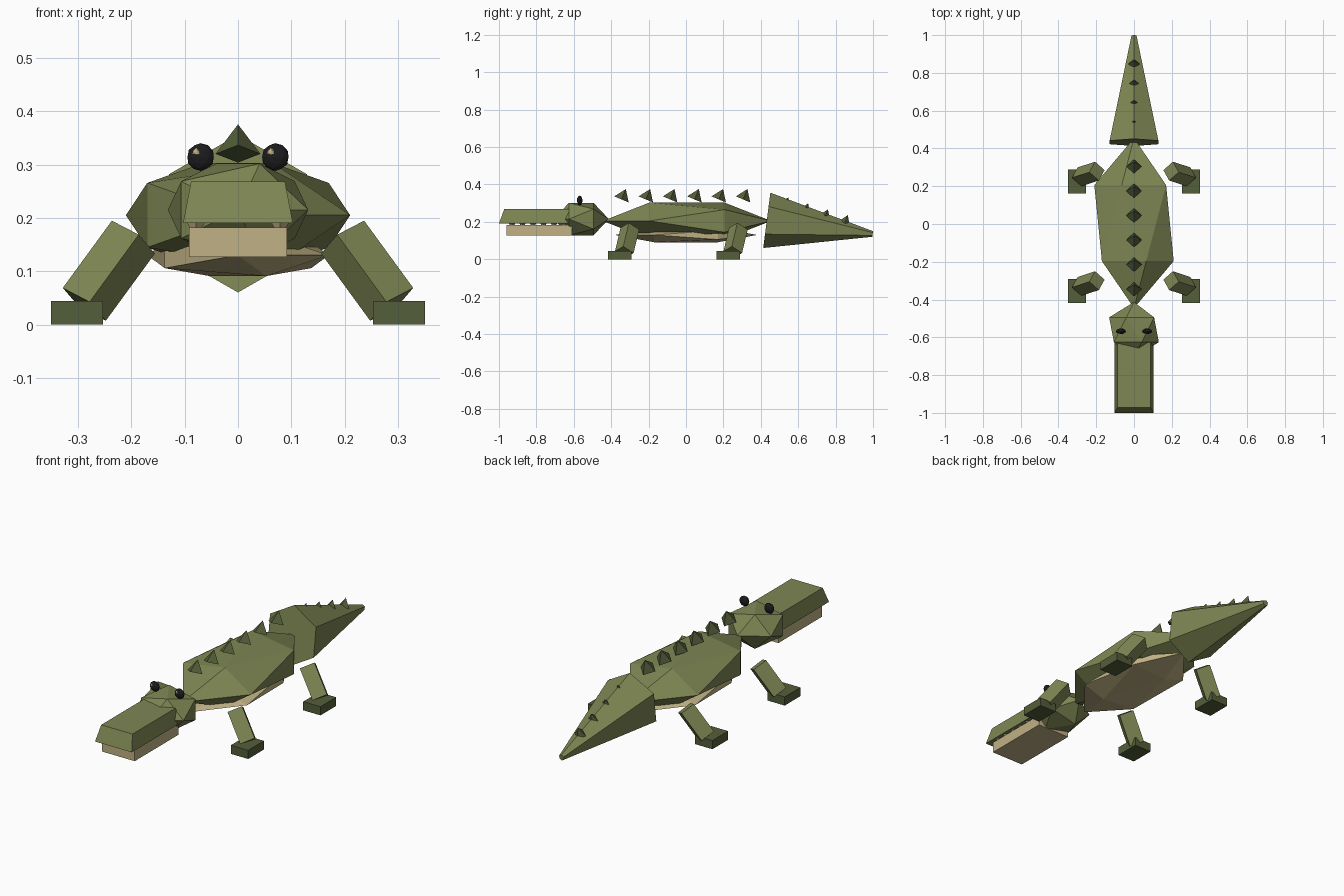
import bpy, bmesh, math
from mathutils import Vector

if "Cube" in bpy.data.objects:
    bpy.data.objects.remove(bpy.data.objects["Cube"])


def material(name, r, g, b):
    m = bpy.data.materials.new(name)
    lin = [((c / 255 + 0.055) / 1.055) ** 2.4 for c in (r, g, b)]
    m.diffuse_color = (*lin, 1)
    m.use_nodes = True
    m.node_tree.nodes["Principled BSDF"].inputs["Base Color"].default_value = m.diffuse_color
    return m


GREEN = material("olive_green", 126, 134, 83)
DARK = material("dark_green", 84, 94, 58)
TAN = material("sand", 192, 178, 133)
BLACK = material("black", 28, 28, 31)


def finish(name, bm, mat, mirror=False):
    bmesh.ops.remove_doubles(bm, verts=bm.verts, dist=1e-5)
    bmesh.ops.recalc_face_normals(bm, faces=bm.faces)
    me = bpy.data.meshes.new(name)
    bm.to_mesh(me)
    bm.free()
    me.materials.append(mat)
    ob = bpy.data.objects.new(name, me)
    bpy.context.collection.objects.link(ob)
    if mirror:
        ob.modifiers.new("Mirror", 'MIRROR').use_mirror_merge = False
    return ob


def hull(name, pts, mat, mirror=False):
    bm = bmesh.new()
    for p in pts:
        bm.verts.new(p)
    bmesh.ops.convex_hull(bm, input=bm.verts)
    return finish(name, bm, mat, mirror)


def ico(name, center, radii, mat):
    """Stretched icosahedron with its poles along y."""
    pts = [(0, -1, 0), (0, 1, 0)]
    for k in range(5):
        a = k * math.tau / 5
        x, z = 0.8944 * math.cos(a), 0.8944 * math.sin(a)
        pts += [(x, -0.4472, z), (-x, 0.4472, -z)]
    return hull(name, [[c + r * q for c, r, q in zip(center, radii, p)] for p in pts], mat)


def block(name, x, y0, y1, z0, z1, mat, inset=0.0, inset_y=0.0):
    """Box centred on x = 0, optionally tapered towards the top."""
    pts = [(s * x, y, z0) for s in (-1, 1) for y in (y0, y1)]
    pts += [(s * (x - inset), y, z1) for s in (-1, 1) for y in (y0 + inset_y, y1 - inset_y)]
    return hull(name, pts, mat)


def prism(name, p0, p1, r0, r1, n, mat, ref=(0, -1, 0), rot=0.0, mirror=False):
    """Tapered n-sided prism from p0 to p1, first corner towards ref."""
    p0, p1, ref = Vector(p0), Vector(p1), Vector(ref)
    axis = (p1 - p0).normalized()
    f = (ref - axis * ref.dot(axis)).normalized()
    o = axis.cross(f)
    bm = bmesh.new()
    rings = []
    for p, r in ((p0, r0), (p1, r1)):
        ang = [rot + k * math.tau / n for k in range(n)]
        rings.append([bm.verts.new(p + r * (math.cos(a) * f + math.sin(a) * o)) for a in ang])
    a, b = rings
    for k in range(n):
        j = (k + 1) % n
        bm.faces.new((a[k], a[j], b[j], b[k]))
    bm.faces.new(a)
    if r1 > 0:
        bm.faces.new(b)
    return finish(name, bm, mat, mirror)


# Body, belly and head
ico("body", (0, 0.005, 0.205), (0.235, 0.45, 0.115), GREEN)
ico("belly", (0, 0, 0.13), (0.19, 0.38, 0.046), TAN)
ico("head", (0, -0.56, 0.215), (0.147, 0.147, 0.102), GREEN)

# Snout and jaw
block("upper_snout", 0.103, -1.0, -0.6, 0.19, 0.268, GREEN, 0.015, 0.028)
block("lower_jaw", 0.092, -0.96, -0.61, 0.127, 0.182, TAN)

# Teeth along both sides
for i in range(6):
    y = -0.93 + i * 0.056
    prism("tooth", (0.079, y, 0.192), (0.079, y, 0.16), 0.017, 0.0, 4, TAN, mirror=True)

# Eyes with glints
for s in (-1, 1):
    for name, c, r, mat in (("eye", (0.07 * s, -0.568, 0.314), (0.026, 0.015, 0.026), BLACK),
                            ("eye_glint", (0.07 * s - 0.008, -0.579, 0.323), (0.008, 0.005, 0.008), TAN)):
        bm = bmesh.new()
        bmesh.ops.create_icosphere(bm, subdivisions=2 if mat == BLACK else 1, radius=1)
        for v in bm.verts:
            v.co = [a + b * q for a, b, q in zip(c, r, v.co)]
        finish(name, bm, mat)

# Tail
prism("tail", (0, 0.432, 0.208), (0, 0.998, 0.135), 0.149, 0.015, 6, GREEN, ref=(0, 0, 1))

# Spikes lean backwards along the back and tail
LEAN = Vector((0, math.sin(0.4), math.cos(0.4)))
for i in range(6):
    base = Vector((0, -0.345 + i * 0.13, 0.32))
    prism("back_spike", base, base + LEAN * 0.06, 0.042, 0.0, 4, DARK)
for i in range(4):
    tip = Vector((0, 0.547 + i * 0.106, 0.33 - i * 0.0315))
    prism("tail_spike", tip - LEAN * 0.045, tip, 0.03, 0.0, 4, DARK)

# Legs and feet
for name, y in (("front", -0.355), ("rear", 0.225)):
    prism(name + "_leg", (0.288, y + 0.025, 0.038), (0.196, y + 0.055, 0.164),
          0.051, 0.051, 4, GREEN, rot=math.radians(-6), mirror=True)
    hull(name + "_foot", [(x, y + dy, z) for x in (0.253, 0.35)
                          for dy in (-0.063, 0.063) for z in (0, 0.044)], DARK, mirror=True)
